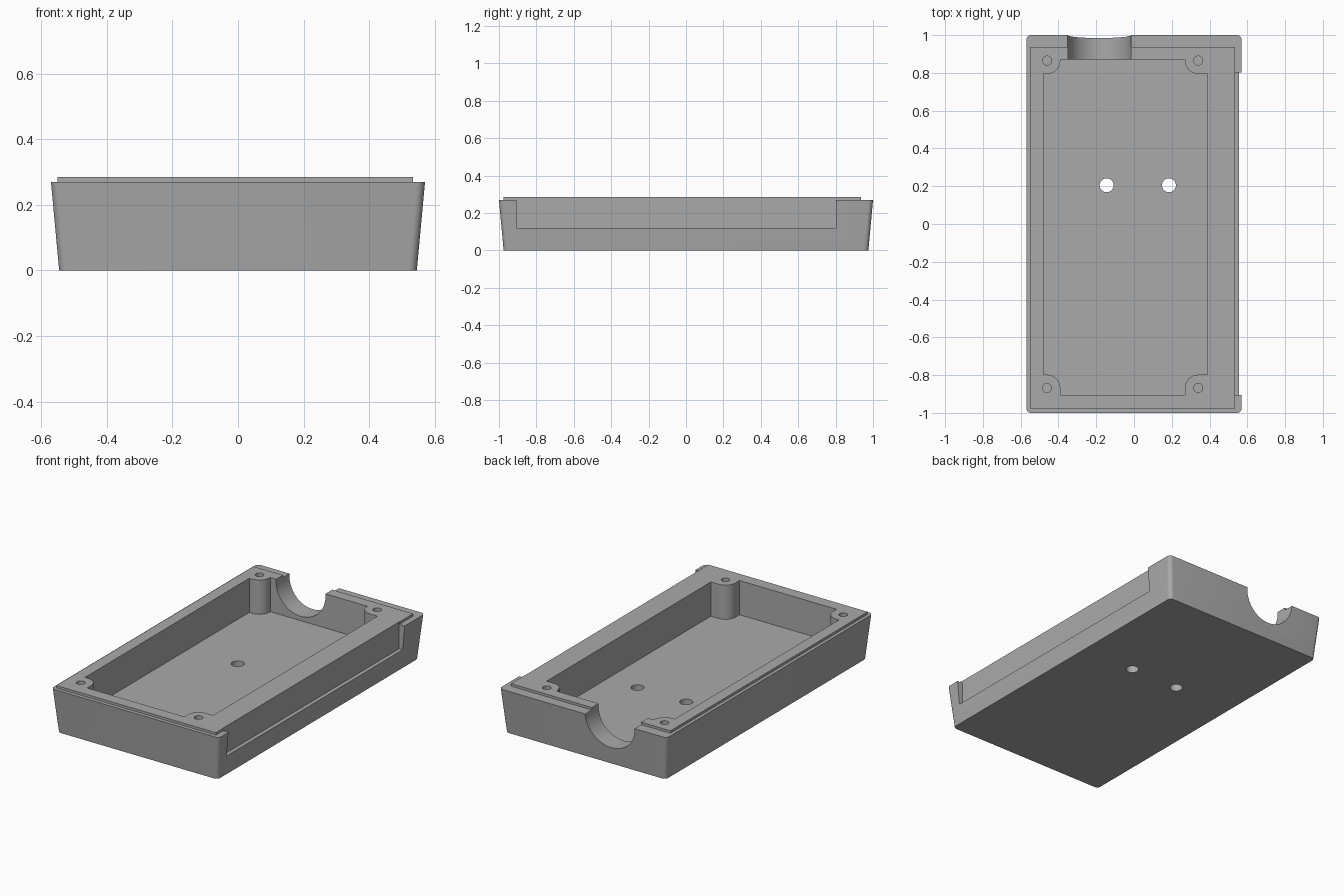
import bpy, bmesh
from math import cos, sin, pi, radians

if "Cube" in bpy.data.objects:
    bpy.data.objects.remove(bpy.data.objects["Cube"])

grey = bpy.data.materials.new("matte grey plastic")
grey.use_nodes = True
COLOUR = (0.4, 0.4, 0.4, 1)
grey.diffuse_color = COLOUR
grey.node_tree.nodes["Principled BSDF"].inputs["Base Color"].default_value = COLOUR


def loft(name, low, high, z0, z1):
    """Closed solid between two outlines with matching points."""
    bm = bmesh.new()
    a = [bm.verts.new((x, y, z0)) for x, y in low]
    b = [bm.verts.new((x, y, z1)) for x, y in high]
    bm.faces.new(a[::-1])
    bm.faces.new(b)
    n = len(a)
    for i in range(n):
        j = (i + 1) % n
        bm.faces.new((a[i], a[j], b[j], b[i]))
    bmesh.ops.recalc_face_normals(bm, faces=bm.faces)
    mesh = bpy.data.meshes.new(name)
    bm.to_mesh(mesh)
    bm.free()
    mesh.materials.append(grey)
    ob = bpy.data.objects.new(name, mesh)
    bpy.context.collection.objects.link(ob)
    return ob


def arc(cx, cy, r, start, end, steps=10):
    return [(cx + r * cos(radians(start + (end - start) * i / steps)),
             cy + r * sin(radians(start + (end - start) * i / steps)))
            for i in range(steps + 1)]


def rounded_rect(hx, hy, r):
    pts = []
    for k, (sx, sy) in enumerate([(1, 1), (-1, 1), (-1, -1), (1, -1)]):
        pts += arc(sx * (hx - r), sy * (hy - r), r, 90 * k, 90 * k + 90, 6)
    return pts


def rect(x0, x1, y0, y1):
    return [(x0, y0), (x1, y0), (x1, y1), (x0, y1)]


def disc(x, y, r, n=32):
    return [(x + r * cos(2 * pi * i / n), y + r * sin(2 * pi * i / n)) for i in range(n)]


def combine(target, other, operation):
    other.hide_render = True
    mod = target.modifiers.new(other.name, 'BOOLEAN')
    mod.operation, mod.object, mod.solver = operation, other, 'EXACT'
    bpy.context.view_layer.objects.active = target
    bpy.ops.object.modifier_apply(modifier=mod.name)
    bpy.data.objects.remove(other)


RIM, LIP, FLOOR, TOP = 0.27, 0.285, 0.075, 0.4
LEFT, RIGHT, FRONT, BACK = -0.48, 0.39, -0.905, 0.87     # cavity walls
SX0, SX1, SY0, SY1 = -0.46, 0.34, -0.868, 0.865          # screw centres
BOSS = 0.07

# Tapered shell with a raised lip
tray = loft("enclosure_tray", rounded_rect(0.545, 0.975, 0.025),
            rounded_rect(0.57, 1.0, 0.025), 0, RIM)
lip = rect(-0.55, 0.534, -0.977, 0.936)
combine(tray, loft("lip", lip, lip, 0.2, LIP), 'UNION')

# Cavity whose outline wraps round the four screw bosses
outline = [(SX0 + BOSS, FRONT), (SX1 - BOSS, FRONT)]
outline += arc(SX1, SY0, BOSS, 180, 90) + [(RIGHT, SY0 + BOSS), (RIGHT, SY1 - BOSS)]
outline += arc(SX1, SY1, BOSS, 270, 180) + [(SX1 - BOSS, BACK), (SX0 + BOSS, BACK)]
outline += arc(SX0, SY1, BOSS, 0, -90) + [(LEFT, SY1 - BOSS), (LEFT, SY0 + BOSS)]
outline += arc(SX0, SY0, BOSS, 90, 0)
combine(tray, loft("cavity", outline, outline, FLOOR, TOP), 'DIFFERENCE')

# Blind screw holes in the bosses
for x in (SX0, SX1):
    for y in (SY0, SY1):
        hole = disc(x, y, 0.024)
        combine(tray, loft("screw_hole", hole, hole, 0.1, TOP), 'DIFFERENCE')

# Two holes through the floor
for x in (-0.145, 0.185):
    hole = disc(x, 0.205, 0.037)
    combine(tray, loft("floor_hole", hole, hole, -0.1, 0.2), 'DIFFERENCE')

# Long recess in the left side wall
recess = rect(0.532, 0.7, -0.905, 0.803)
combine(tray, loft("side_recess", recess, recess, 0.12, TOP), 'DIFFERENCE')

# Half-round cable opening in the back wall
ring = disc(0, 0, 0.168, 64)
cable = loft("cable_opening", ring, ring, -0.2, 0.2)
cable.rotation_euler.x = pi / 2
cable.location = (-0.183, 1.05, RIM)
bpy.context.view_layer.update()
combine(tray, cable, 'DIFFERENCE')

bpy.ops.object.select_all(action='DESELECT')
tray.select_set(True)
bpy.context.view_layer.objects.active = tray
bpy.ops.object.shade_smooth_by_angle(angle=radians(30))
